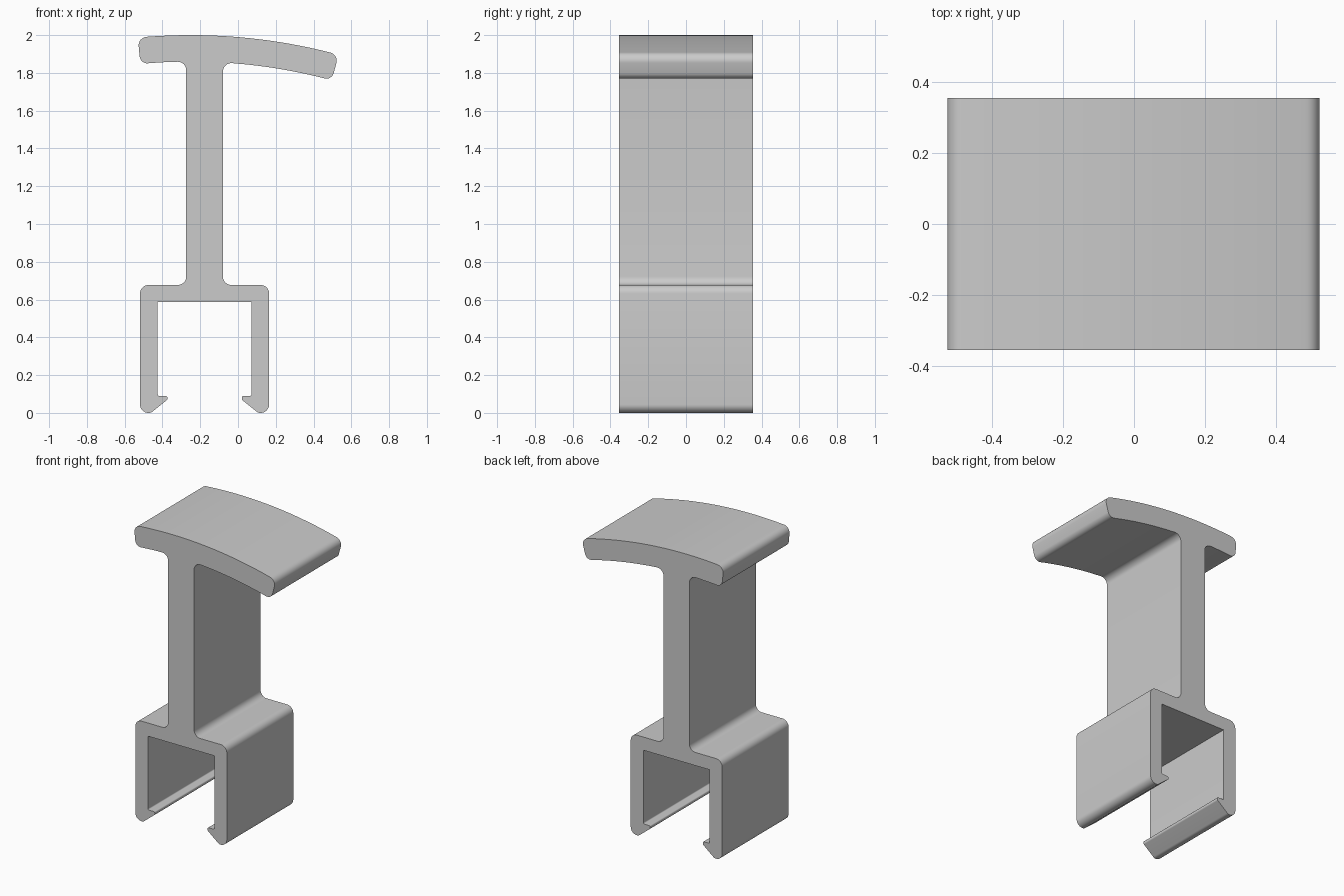
import bpy, bmesh
from math import sin, cos, tan, asin, radians
from mathutils import Vector

cube = bpy.data.objects.get("Cube")
if cube:
    bpy.data.objects.remove(cube, do_unlink=True)

DEPTH = 0.71
MID = -0.177                          # centre line of stem and clip
STEM = 0.097                          # half width of stem
ARC_X, ARC_R, THICK = -0.25, 3.0, 0.14
LEFT, RIGHT = -0.0935, 0.264          # end angles of the curved head


def arc(radius, a0, a1, n):
    """Points on the head's curve between two angles."""
    angles = [a0 + (a1 - a0) * i / n for i in range(n + 1)]
    return [(ARC_X + radius * sin(a), 2 - ARC_R + radius * cos(a), 0) for a in angles]


def set_radius(points, first, last):
    """Give the two end points of an arc a corner radius."""
    points[0] = (*points[0][:2], first)
    points[-1] = (*points[-1][:2], last)
    return points


def rounded(points, steps=8):
    """Replace each (x, z, radius) corner by a tangent arc."""
    out = []
    for i, (x, z, r) in enumerate(points):
        p = Vector((x, z))
        if r == 0:
            out.append(p)
            continue
        a = (Vector(points[i - 1][:2]) - p).normalized()
        b = (Vector(points[(i + 1) % len(points)][:2]) - p).normalized()
        half = a.angle(b) / 2
        centre = p + (a + b).normalized() * r / sin(half)
        start = (p + a * r / tan(half) - centre).normalized()
        end = (p + b * r / tan(half) - centre).normalized()
        out += [centre + start.slerp(end, k / steps).normalized() * r
                for k in range(steps + 1)]
    return out


# Curved head: top, then underside on each side of the stem
inner = ARC_R - THICK
stem_r = asin((MID + STEM - ARC_X) / inner)
stem_l = asin((MID - STEM - ARC_X) / inner)
top = set_radius(arc(ARC_R, LEFT, RIGHT, 20), 0.045, 0.045)
under_right = set_radius(arc(inner, RIGHT, stem_r, 9), 0.04, 0.045)
under_left = set_radius(arc(inner, stem_l, LEFT, 4), 0.045, 0.04)

# Half of the snap clip, as offsets from the centre line
clip = [(STEM, 0.677, 0.045), (0.342, 0.677, 0.045), (0.342, 0, 0.045),
        (0.284, 0, 0.03), (0.197, 0.07, 0.012), (0.197, 0.09, 0.009),
        (0.248, 0.09, 0.008), (0.248, 0.588, 0)]
clip_right = [(MID + x, z, r) for x, z, r in clip]
clip_left = [(MID - x, z, r) for x, z, r in reversed(clip)]
outline = rounded(top + under_right + clip_right + clip_left + under_left)

# Extrude the outline along the depth
bm = bmesh.new()
face = bm.faces.new([bm.verts.new((p.x, -DEPTH / 2, p.y)) for p in outline])
extruded = bmesh.ops.extrude_face_region(bm, geom=[face], use_keep_orig=True)
moved = [v for v in extruded["geom"] if isinstance(v, bmesh.types.BMVert)]
bmesh.ops.translate(bm, verts=moved, vec=(0, DEPTH, 0))
bmesh.ops.recalc_face_normals(bm, faces=bm.faces)
mesh = bpy.data.meshes.new("clip_bracket")
bm.to_mesh(mesh)
bm.free()

bracket = bpy.data.objects.new("clip_bracket", mesh)
bpy.context.collection.objects.link(bracket)

# Plain grey finish
grey = bpy.data.materials.new("light_grey")
grey.use_nodes = True
colour = (0.6, 0.6, 0.6, 1)
grey.diffuse_color = colour
grey.node_tree.nodes["Principled BSDF"].inputs["Base Color"].default_value = colour
mesh.materials.append(grey)

bpy.ops.object.select_all(action="DESELECT")
bracket.select_set(True)
bpy.context.view_layer.objects.active = bracket
bpy.ops.object.shade_smooth_by_angle(angle=radians(30))
